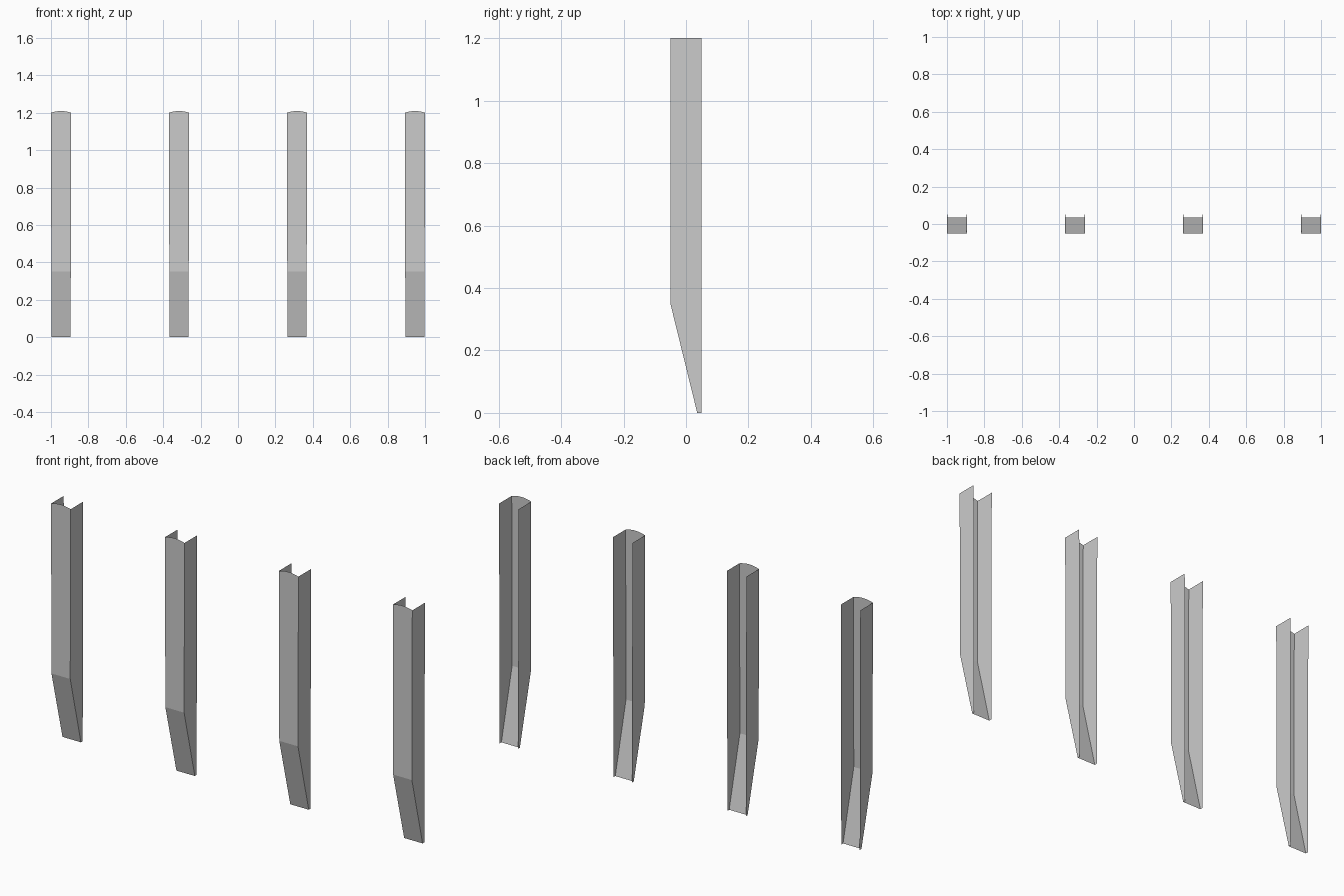
import bpy, bmesh

if "Cube" in bpy.data.objects:
    bpy.data.objects.remove(bpy.data.objects["Cube"])

Z_TOP, Z_BEND, ARCH = 1.2, 0.35, 0.009
W_TOP, W_BOT = 0.054, 0.051      # half widths, slightly tapered
Y_FRONT, Y_TOE, Y_BACK = -0.05, 0.036, 0.05
SEGS = 8


def half_width(z):
    return W_BOT + (W_TOP - W_BOT) * min(z, Z_TOP) / Z_TOP


def make_post(name, x):
    bm = bmesh.new()
    # Front plate: bent toward the back at the foot, arched along the top
    rows = []
    for y, z in ((Y_TOE, 0), (Y_FRONT, Z_BEND), (Y_FRONT, Z_TOP)):
        row = []
        for i in range(SEGS + 1):
            t = 2 * i / SEGS - 1
            rise = ARCH * (1 - t * t) if z == Z_TOP else 0
            row.append(bm.verts.new((t * half_width(z), y, z + rise)))
        rows.append(row)
    for low, high in zip(rows, rows[1:]):
        for i in range(SEGS):
            bm.faces.new((low[i], low[i + 1], high[i + 1], high[i]))
    # Side flanges running to the open back
    for k in (0, -1):
        back = [bm.verts.new((r[k].co.x, Y_BACK, r[k].co.z)) for r in rows]
        for j in range(2):
            f = (rows[j][k], rows[j + 1][k], back[j + 1], back[j])
            bm.faces.new(f)
    bmesh.ops.recalc_face_normals(bm, faces=bm.faces)
    if max(bm.faces, key=lambda f: f.normal.y).normal.y > 0.9:
        bmesh.ops.reverse_faces(bm, faces=bm.faces)
    mesh = bpy.data.meshes.new(name)
    bm.to_mesh(mesh)
    bm.free()
    post = bpy.data.objects.new(name, mesh)
    post.location.x = x
    bpy.context.collection.objects.link(post)


# Row of four evenly spaced channel posts
spacing = (2 - 2 * W_TOP) / 3
for n in range(4):
    make_post(f"channel_post_{n + 1}", (n - 1.5) * spacing)
